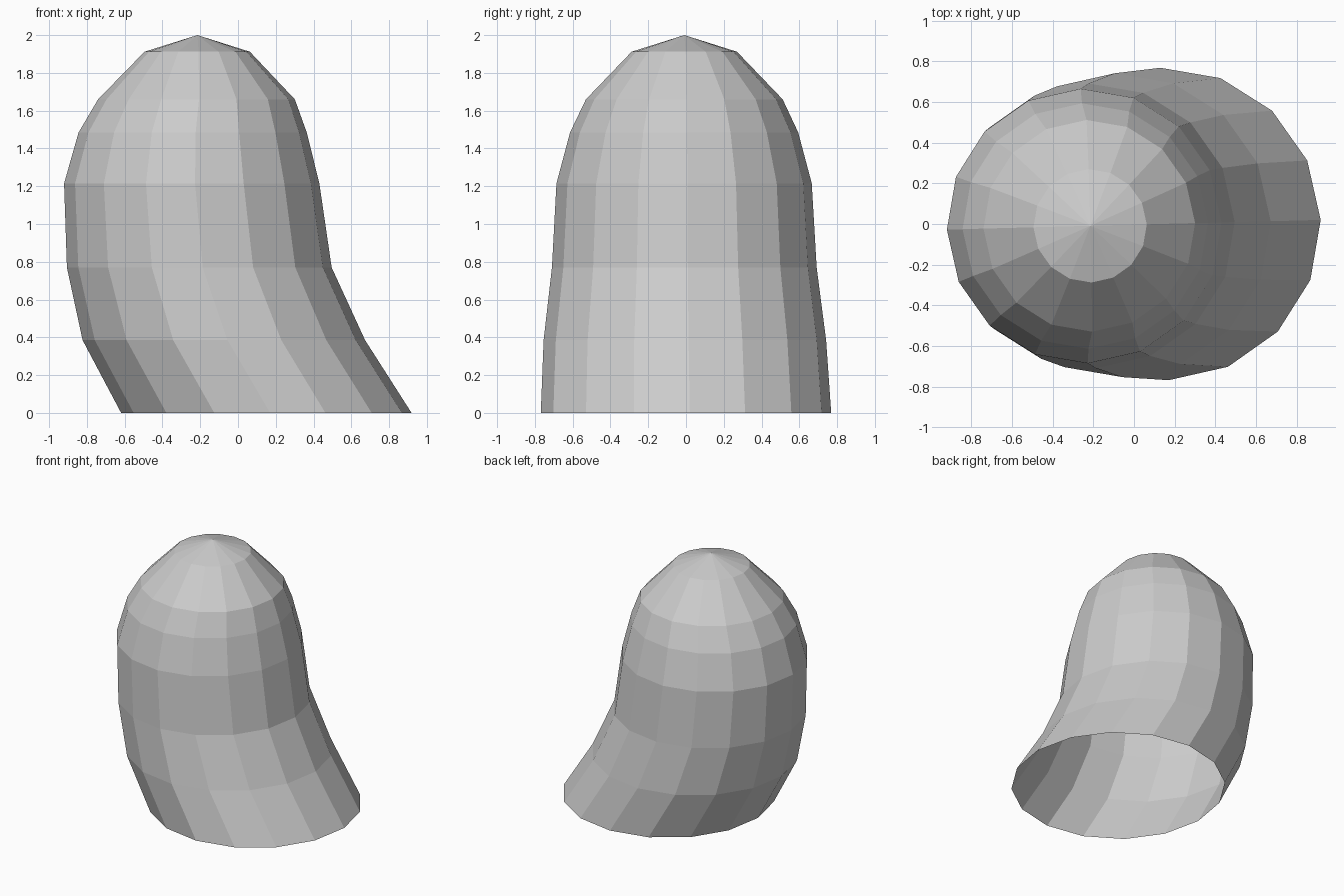
import bpy, bmesh
from math import cos, sin, pi, radians

if "Cube" in bpy.data.objects:
    bpy.data.objects.remove(bpy.data.objects["Cube"])

SIDES = 16
TWIST = radians(1.5)

# Cross-sections of the bent shell: centre x, centre y, height, radius
RINGS = [
    (0.150, 0.000, 0.000, 0.769),
    (-0.075, -0.006, 0.385, 0.748),
    (-0.205, -0.009, 0.770, 0.701),
    (-0.245, -0.010, 1.215, 0.676),
    (-0.240, -0.010, 1.485, 0.604),
    (-0.220, -0.009, 1.660, 0.521),
    (-0.216, -0.009, 1.912, 0.279),
]
APEX = (-0.215, -0.009, 2.0)

bm = bmesh.new()
rings = []
for cx, cy, z, r in RINGS:
    angles = [TWIST + 2 * pi * i / SIDES for i in range(SIDES)]
    rings.append([bm.verts.new((cx + r * cos(a), cy + r * sin(a), z)) for a in angles])
tip = bm.verts.new(APEX)

# Side walls, open at the bottom
for low, high in zip(rings, rings[1:]):
    for i in range(SIDES):
        j = (i + 1) % SIDES
        bm.faces.new((low[i], low[j], high[j], high[i]))

# Shallow pointed cap
for i in range(SIDES):
    bm.faces.new((rings[-1][i], rings[-1][(i + 1) % SIDES], tip))

mesh = bpy.data.meshes.new("bent_dome_shell")
bm.to_mesh(mesh)
bm.free()
shell = bpy.data.objects.new("bent_dome_shell", mesh)
bpy.context.collection.objects.link(shell)
